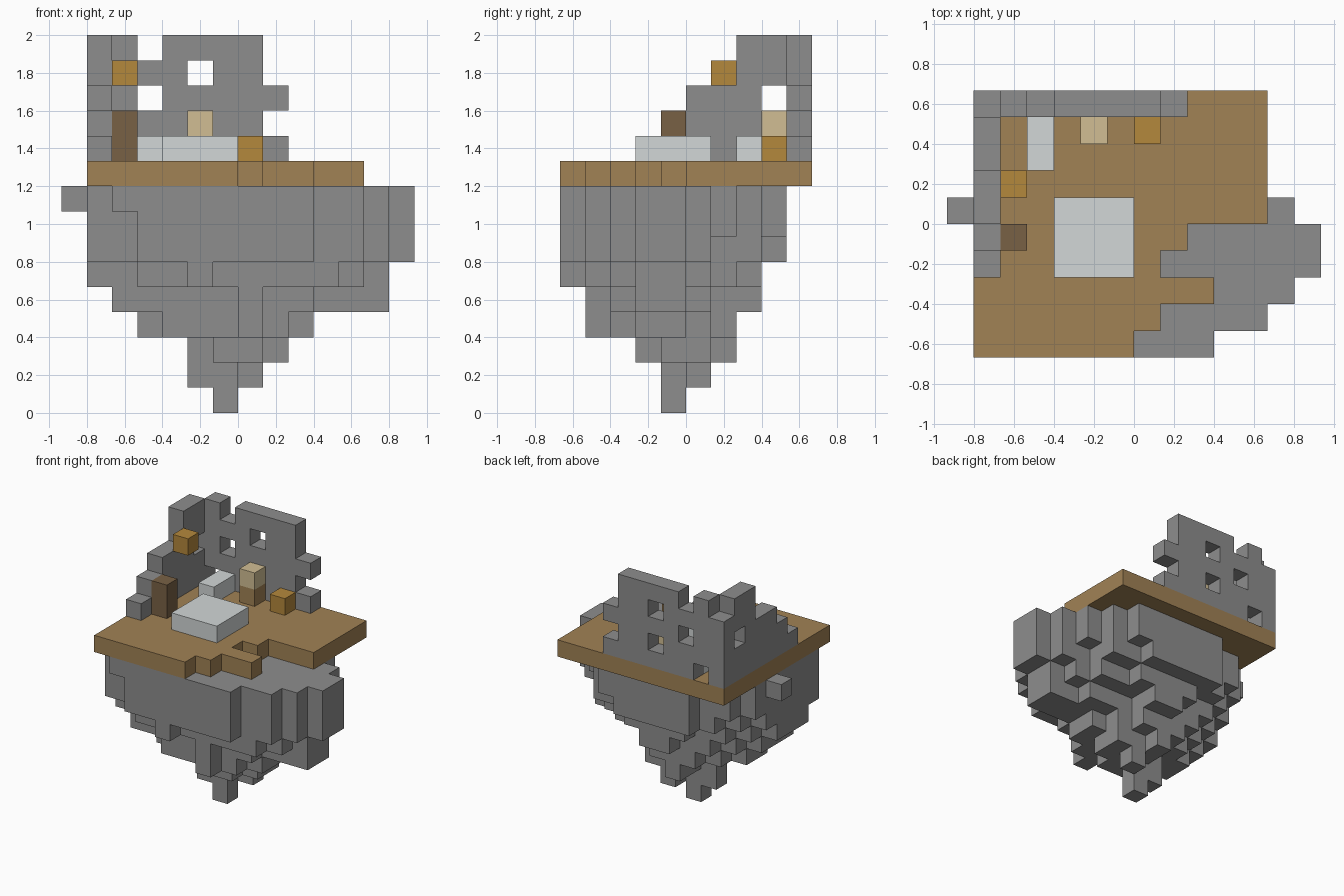
import bpy, bmesh
from mathutils import Vector

U = 2 / 15  # edge length of one block

cube = bpy.data.objects.get("Cube")
if cube:
    bpy.data.objects.remove(cube)


def linear(c):
    c /= 255
    return c / 12.92 if c <= 0.04045 else ((c + 0.055) / 1.055) ** 2.4


def material(name, *rgb):
    mat = bpy.data.materials.new(name)
    color = [linear(c) for c in rgb] + [1]
    mat.diffuse_color = color
    mat.use_nodes = True
    bsdf = next(n for n in mat.node_tree.nodes if n.type == "BSDF_PRINCIPLED")
    bsdf.inputs["Base Color"].default_value = color
    return mat


stone = material("stone_grey", 141, 141, 141)
wood = material("plank_brown", 161, 130, 85)
amber = material("amber", 180, 136, 60)
dark_wood = material("dark_brown", 121, 97, 69)
tan = material("tan", 209, 190, 148)
pale = material("pale_grey", 210, 215, 215)


def box(x0, x1, y0, y1, z0, z1):
    """Set of block cells filling a box."""
    return {(x, y, z) for x in range(x0, x1) for y in range(y0, y1) for z in range(z0, z1)}


def rows(spans, y0, z0, z1):
    """Plan given as one x span per row, starting at row y0."""
    cells = set()
    for i, (x0, x1) in enumerate(spans):
        cells |= box(x0, x1, y0 + i, y0 + i + 1, z0, z1)
    return cells


def build(name, cells, mat):
    """Mesh the outer skin of a set of blocks."""
    bm = bmesh.new()
    for cell in cells:
        centre = Vector(cell) + Vector((0.5, 0.5, 0.5))
        for axis in range(3):
            for sign in (-1, 1):
                n = Vector((0, 0, 0))
                n[axis] = sign
                if tuple(int(a + b) for a, b in zip(cell, n)) in cells:
                    continue
                a = Vector((0, 0, 0))
                a[(axis + 1) % 3] = 0.5
                b = n.cross(a)
                mid = centre + n / 2
                corners = (mid - a - b, mid + a - b, mid + a + b, mid - a + b)
                bm.faces.new([bm.verts.new(p * U) for p in corners])
    bmesh.ops.remove_doubles(bm, verts=bm.verts, dist=U / 100)
    bmesh.ops.dissolve_limit(bm, angle_limit=0.01, verts=bm.verts, edges=bm.edges)
    mesh = bpy.data.meshes.new(name)
    bm.to_mesh(mesh)
    bm.free()
    mesh.materials.append(mat)
    obj = bpy.data.objects.new(name, mesh)
    bpy.context.collection.objects.link(obj)


# Floating rock: wide upper mass, then shrinking layers with hanging points
rock = rows([(-4, 3), (-6, 5), (-6, 6), (-6, 7), (-6, 7), (-6, 6), (-6, 5), (-5, 4), (-3, 3)], -5, 7, 9)
rock |= rows([(-4, 3), (-6, 5), (-6, 6), (-6, 7), (-6, 7), (-6, 6), (-5, 4), (-4, 4), (-3, 2)], -5, 6, 7)
rock |= box(-5, -4, -5, -4, 8, 9) | box(-7, -6, 0, 1, 8, 9)
rock |= rows([(-2, -1), (-4, 4), (-6, 5), (-6, 6), (-6, 6), (-5, 5), (-4, 4), (-2, 2)], -5, 5, 6)
rock |= rows([(0, 1), (-5, 3), (-5, 6), (-5, 6), (-4, 4), (-3, 1), (-1, 1)], -4, 4, 5)
rock |= rows([(0, 1), (-3, 2), (-4, 3), (-4, 3), (-3, 2), (-2, 1)], -4, 3, 4)
rock |= rows([(-1, 1), (-2, 2), (-1, 2), (-1, 0)], -2, 2, 3)
rock |= rows([(-2, 0), (0, 1)], -1, 1, 2)
rock |= box(-1, 0, -1, 0, 0, 1)
build("floating_rock", rock, stone)

# Plank floor with a broken front corner
floor = box(-6, 5, 0, 5, 9, 10)
floor |= rows([(-6, 0), (-6, 1), (-6, 3), (-6, 1), (-6, 2)], -5, 9, 10)
build("plank_floor", floor, wood)

# Ruined back wall with window gaps and a ragged end
walls = box(-6, 1, 4, 5, 10, 15) | {(1, 4, 10), (1, 4, 12)}
walls -= {(-5, 4, 10), (-4, 4, 12), (-2, 4, 11), (-2, 4, 13), (-4, 4, 14), (-6, 4, 14)}
# Stepped side wall with one gap
for z, y in zip(range(10, 15), (-2, -1, 0, 2, 2)):
    walls |= box(-6, -5, y, 4, z, z + 1)
walls.discard((-6, 3, 12))
build("ruined_walls", walls, stone)

# Furnishings
build("stone_table", box(-3, 0, -2, 1, 10, 11), pale)
build("stone_bench", box(-4, -3, 2, 4, 10, 11), pale)
build("dark_post", box(-5, -4, -1, 0, 10, 12), dark_wood)
build("pedestal", box(-2, -1, 3, 4, 10, 11), wood)
build("pedestal_top", box(-2, -1, 3, 4, 11, 12), tan)
build("floor_lamp", box(0, 1, 3, 4, 10, 11), amber)
build("wall_lamp", box(-5, -4, 1, 2, 13, 14), amber)
